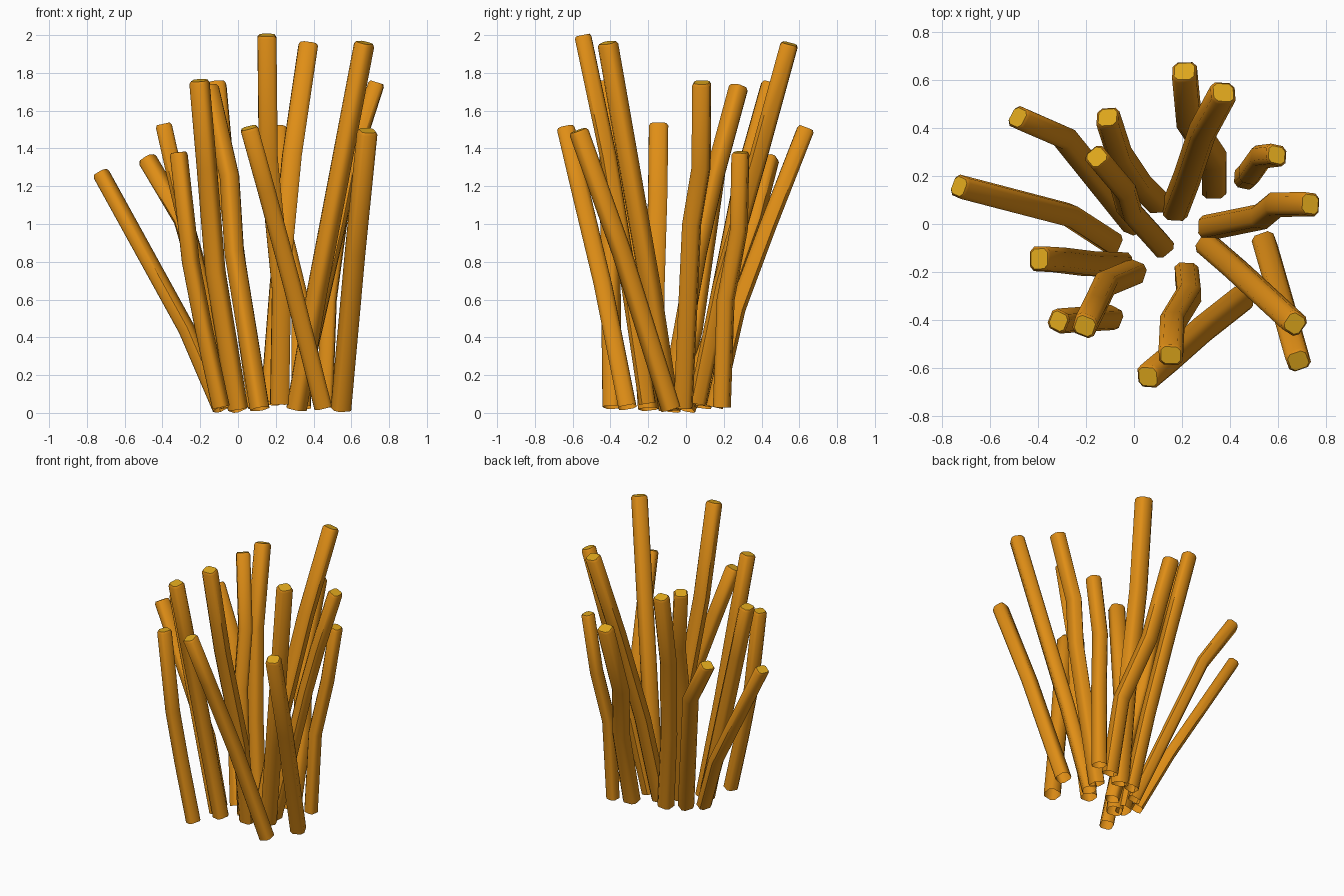
import bpy, bmesh, math
from mathutils import Vector

if "Cube" in bpy.data.objects:
    bpy.data.objects.remove(bpy.data.objects["Cube"])


def material(name, rgb):
    m = bpy.data.materials.new(name)
    m.diffuse_color = (*rgb, 1)
    m.use_nodes = True
    m.node_tree.nodes["Principled BSDF"].inputs["Base Color"].default_value = m.diffuse_color
    return m


orange = material("amber orange", (0.74, 0.27, 0.008))
gold = material("golden yellow", (0.74, 0.39, 0.012))


def stick(name, half, twist, points, flat=0.87):
    """Sweep a chamfered square, flattened along its lean, with a bevelled top."""
    pts = [Vector(p) for p in points]
    c = half * 0.6
    t = math.radians(twist)
    section = [(half, -c), (half, c), (c, half), (-c, half),
               (-half, c), (-half, -c), (-c, -half), (c, -half)]
    lean = (pts[-1] - pts[0]).to_2d().normalized()
    ring = []
    for x, y in section:
        v = Vector((x * math.cos(t) - y * math.sin(t),
                    x * math.sin(t) + y * math.cos(t)))
        ring.append(v - lean * v.dot(lean) * (1 - flat))
    dirs = [(b - a).normalized() for a, b in zip(pts, pts[1:])]
    rings = []
    for i, p in enumerate(pts):
        d = (dirs[max(i - 1, 0)] + dirs[min(i, len(dirs) - 1)]).normalized()
        rings.append((p, d, 1.0))
    # bevelled tip
    p, d, _ = rings.pop()
    rings += [(p - d * 0.014, d, 1.0), (p, d, 0.82)]

    bm = bmesh.new()
    loops = []
    for p, d, s in rings:
        q = Vector((0, 0, 1)).rotation_difference(d)
        loops.append([bm.verts.new(p + q @ Vector((v.x * s, v.y * s, 0)))
                      for v in ring])
    for a, b in zip(loops, loops[1:]):
        for i in range(8):
            j = (i + 1) % 8
            bm.faces.new((a[i], a[j], b[j], b[i]))
    cap = bm.faces.new(loops[-1])  # the foot stays open
    cap.material_index = 1
    me = bpy.data.meshes.new(name)
    bm.to_mesh(me)
    bm.free()
    me.materials.append(orange)
    me.materials.append(gold)
    ob = bpy.data.objects.new(name, me)
    bpy.context.collection.objects.link(ob)
    bpy.ops.object.select_all(action='DESELECT')
    ob.select_set(True)
    bpy.context.view_layer.objects.active = ob
    bpy.ops.object.shade_smooth_by_angle(angle=math.radians(50))


# back sticks
stick("back_stick_tall", 0.051, 0, [(.335, .15, .03), (.335, .27, .55), (.23, .43, .98), (.21, .637, 1.51)])
stick("back_stick_bent", 0.052, 0, [(.17, .06, .05), (.22, .19, .68), (.285, .385, 1.36), (.373, .548, 1.955)])
stick("back_stick_left", 0.047, -27, [(.0, .0, .02), (-.29, .36, 1.02), (-.485, .445, 1.35)])
stick("back_stick_middle", 0.048, 0, [(.1, .09, .03), (.02, .17, .6), (-.06, .29, 1.2), (-.11, .445, 1.75)])
stick("back_stick_inner", 0.046, 40, [(.115, -.09, .02), (-.02, .06, .85), (-.045, .15, 1.25), (-.155, .28, 1.73)], 0.95)
# right sticks
stick("right_stick_short", 0.045, -8, [(.46, .19, .03), (.48, .21, .6), (.53, .28, .97), (.595, .288, 1.38)])
stick("right_stick_bent", 0.048, -5, [(.31, -.015, .03), (.53, .03, 1.0), (.59, .08, 1.3), (.735, .083, 1.75)])
stick("right_stick_leaning", 0.048, -33, [(.31, -.09, .02), (.42, -.185, .65), (.67, -.415, 1.96)], 0.95)
stick("right_stick_front", 0.048, -70, [(.545, -.08, .02), (.62, -.34, .85), (.685, -.57, 1.495)], 0.95)
# left sticks
stick("left_stick_wide", 0.046, -22, [(-.09, -.08, .02), (-.27, .037, .44), (-.73, .157, 1.275)], 0.83)
stick("left_stick_side", 0.051, 0, [(-.05, -.17, .03), (-.19, -.165, .65), (-.31, -.15, 1.15), (-.395, -.145, 1.53)], 0.84)
# front sticks
stick("front_stick_low", 0.045, -25, [(-.09, -.39, .03), (-.18, -.395, .44), (-.25, -.4, .8), (-.315, -.405, 1.38)], 0.9)
stick("front_stick_left", 0.049, -20, [(.0, -.2, .02), (-.12, -.25, .75), (-.165, -.345, 1.3), (-.205, -.425, 1.76)], 0.93)
stick("front_stick_tall", 0.05, 0, [(.22, -.205, .05), (.23, -.295, .65), (.16, -.41, 1.35), (.153, -.547, 2.0)])
stick("front_stick_crossing", 0.049, 0, [(.45, -.31, .03), (.285, -.44, .68), (.15, -.56, 1.18), (.058, -.637, 1.51)], 0.92)
